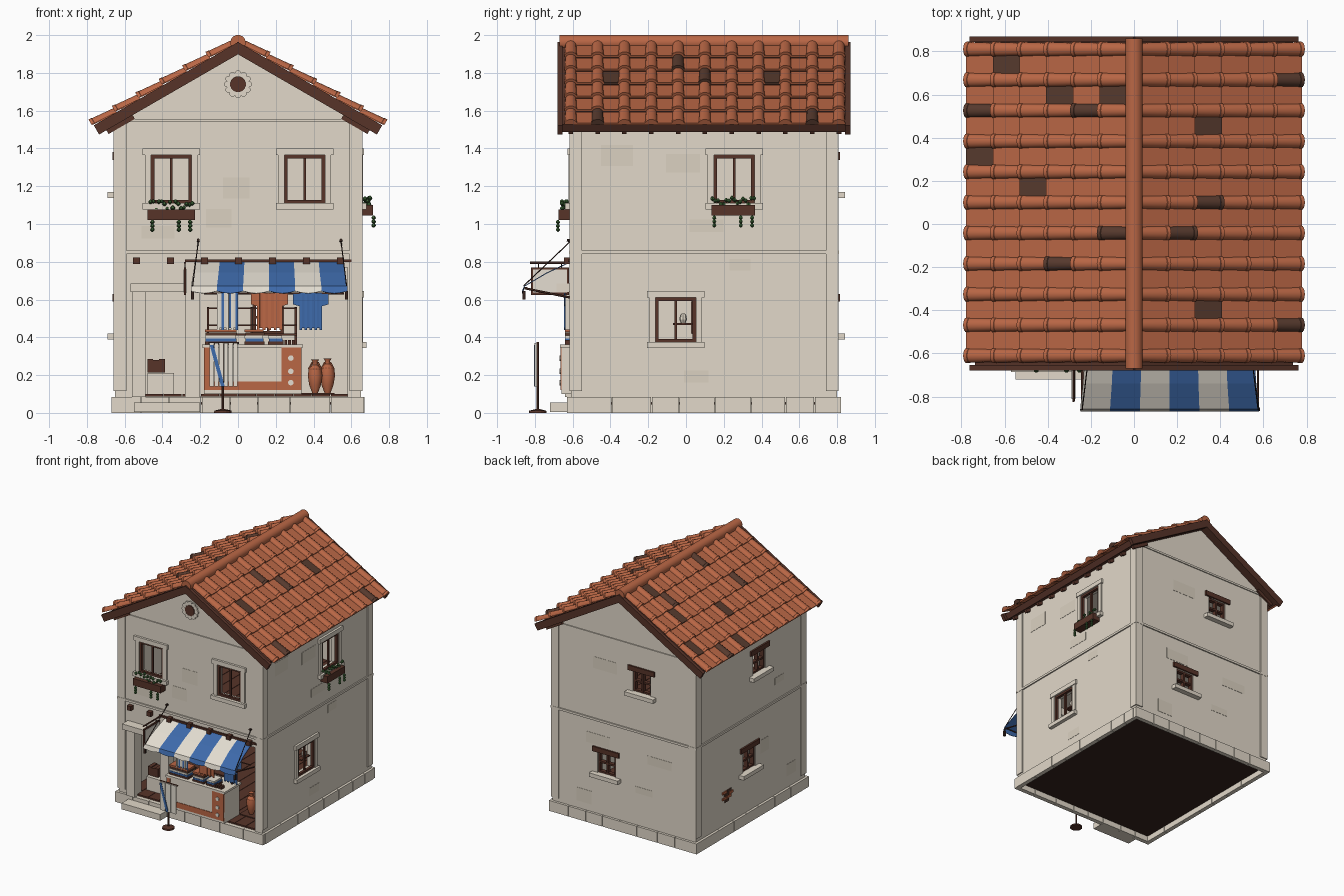
import bpy, bmesh, math, random
from mathutils import Vector

if "Cube" in bpy.data.objects:
    bpy.data.objects.remove(bpy.data.objects["Cube"])

random.seed(4)
COL = {"plaster": (.76, .69, .585), "plaster_patch": (.71, .64, .535), "terracotta": (.49, .135, .06),
       "burnt_tile": (.095, .042, .027), "wood": (.095, .034, .022), "blue": (.048, .145, .41),
       "cream": (.78, .73, .64), "leaf_green": (.045, .12, .035), "dark_base": (.035, .016, .012)}
MAT = {}
for n, c in COL.items():
    MAT[n] = bpy.data.materials.new(n)
    MAT[n].diffuse_color = (*c, 1)
BOX = [(0, 1, 3, 2), (4, 6, 7, 5), (0, 4, 5, 1), (2, 3, 7, 6), (0, 2, 6, 4), (1, 5, 7, 3)]


class Part:
    """Collects simple solids into one mesh object."""
    def __init__(self, name):
        self.name, self.v, self.f, self.m, self.slots = name, [], [], [], []

    def add(self, verts, faces, mat):
        if mat not in self.slots:
            self.slots.append(mat)
        b = len(self.v)
        self.v += [tuple(p) for p in verts]
        self.f += [[i + b for i in f] for f in faces]
        self.m += [self.slots.index(mat)] * len(faces)

    def box(self, x0, x1, y0, y1, z0, z1, mat):
        self.add([(x, y, z) for x in (x0, x1) for y in (y0, y1) for z in (z0, z1)], BOX, mat)

    def wall(self, side, u0, u1, d0, d1, z0, z1, mat):
        """Box on a wall: u along it, d outward from it."""
        if side in ("front", "back"):
            g = (lambda d: -.61 - d) if side == "front" else (lambda d: .8 + d)
            self.box(u0, u1, g(d0), g(d1), z0, z1, mat)
        else:
            s = 1 if side == "right" else -1
            self.box(s * (.65 + d0), s * (.65 + d1), u0, u1, z0, z1, mat)

    def rings(self, rings, mat):
        n = len(rings[0])
        fs = [(k * n + i, k * n + (i + 1) % n, (k + 1) * n + (i + 1) % n, (k + 1) * n + i)
              for k in range(len(rings) - 1) for i in range(n)]
        self.add(sum(rings, []), fs + [range(n), range(len(rings) * n - n, len(rings) * n)], mat)

    def rod(self, p, q, r, mat, n=8):
        p, q = Vector(p), Vector(q)
        rot = (q - p).to_track_quat('Z', 'Y')
        c = [rot @ Vector((r * math.cos(a), r * math.sin(a), 0)) for a in (2 * math.pi * (i + .5) / n for i in range(n))]
        self.rings([[p + k for k in c], [q + k for k in c]], mat)

    def lathe(self, x, y, z, prof, mat, n=12):
        self.rings([[(x + r * math.cos(2 * math.pi * i / n), y + r * math.sin(2 * math.pi * i / n), z + h)
                     for i in range(n)] for r, h in prof], mat)

    def done(self, smooth=False, solid=0):
        me = bpy.data.meshes.new(self.name)
        me.from_pydata(self.v, [], self.f)
        for s in self.slots:
            me.materials.append(MAT[s])
        me.polygons.foreach_set("material_index", self.m)
        bm = bmesh.new()
        bm.from_mesh(me)
        bmesh.ops.recalc_face_normals(bm, faces=bm.faces)
        bm.to_mesh(me)
        bm.free()
        ob = bpy.data.objects.new(self.name, me)
        bpy.context.collection.objects.link(ob)
        bpy.ops.object.select_all(action='DESELECT')
        bpy.context.view_layer.objects.active = ob
        ob.select_set(True)
        if solid:
            ob.modifiers.new("thickness", 'SOLIDIFY').thickness = solid
        if smooth:
            bpy.ops.object.shade_smooth_by_angle()
        return ob


# hollow gabled house
h = Part("house_walls")
h.rings([[(x, y, z) for x, z in ((-.65, .055), (.65, .055), (.65, 1.525), (0, 1.9), (-.65, 1.525))] for y in (-.61, .8)], "plaster")
house = h.done()
big = [("front", -.353, 1.11, 1.365), ("front", .353, 1.11, 1.365), ("right", .255, 1.11, 1.365), ("right", -.055, .375, .61)]
small = [("back", -.16, 1.17), ("back", .16, .42), ("left", -.02, 1.17), ("left", .11, .42)]
cuts = [("front", -.49, -.28, .085, .64), ("front", -.2, .58, .085, .77)]
cuts += [(s, u - .107, u + .107, a, b) for s, u, a, b in big] + [(s, u - .08, u + .08, z, z + .17) for s, u, z in small]
cutters = []
for a, b in ((.09, .83), (.88, 1.5)):
    c = Part("cutter")
    c.box(-.59, .59, -.55, .74, a, b, "plaster")
    cutters.append(c.done())
for s, a, b, z0, z1 in cuts:
    c = Part("cutter")
    c.wall(s, a, b, -.09, .05, z0, z1, "plaster")
    cutters.append(c.done())
for c in cutters:
    m = house.modifiers.new("opening", 'BOOLEAN')
    m.object, m.operation, m.solver = c, 'DIFFERENCE', 'EXACT'
    bpy.context.view_layer.objects.active = house
    bpy.ops.object.modifier_apply(modifier=m.name)
    bpy.data.objects.remove(c)

# plank floors and recessed underside
p = Part("floors")
for i in range(12):
    for z in (.087, .879):
        p.box(-.59 + i * .0983, -.495 + i * .0983, -.6 if z < .5 else -.55, .74, z, z + .012, "wood")
p.box(-.635, .635, -.595, .785, .045, .07, "dark_base")
p.done()

# plinth blocks, string courses and corner strips
t = Part("stone_trim")
for side, lo, hi in (("front", -.67, .67), ("back", -.67, .67), ("left", -.6, .79), ("right", -.6, .79)):
    u = lo
    while u < hi - .01:
        w = random.uniform(.14, .22)
        e = hi if hi - u - w < .1 else u + w
        t.wall(side, u, e - .004, -.015, .02, 0, .085, "plaster")
        u = e
t.box(-.66, .66, -.62, .81, .842, .86, "plaster")
for s in ("front", "back"):
    t.wall(s, -.645, .645, -.01, .008, 1.54, 1.556, "plaster")
for x in (-.658, .59):
    for y in (-.618, .74):
        t.box(x, x + .068, y, y + .068, .115, 1.53, "plaster")
t.done()

# slightly darker plaster patches
p = Part("plaster_patches")
for s, lo, hi in (("front", -.55, .55), ("back", -.55, .55), ("left", -.5, .7), ("right", -.5, .7)):
    for _ in range(8):
        u, z = random.uniform(lo, hi - .22), random.uniform(.9 if s == "front" else .12, 1.4)
        w, k = random.uniform(.1, .22), random.uniform(.05, .11)
        if z < .86 < z + k + .03 or any(c[0] == s and u < c[2] + .06 and u + w > c[1] - .06 and z < c[4] + .05 and z + k > c[3] - .05 for c in cuts):
            continue
        p.wall(s, u, u + w, -.004, .002, z, z + k, "plaster_patch")
p.done()

# windows
w = Part("windows")
for s, u, a, b in big:
    for e in (-1, 1):
        w.wall(s, u + e * .109, u + e * .09, -.018, .004, a, b, "wood")
        w.wall(s, u + e * .107, u + e * .14, -.01, .012, a - .015, b + .01, "plaster")
    for z in (a, b - .017):
        w.wall(s, u - .107, u + .107, -.018, .004, z, z + .017, "wood")
    w.wall(s, u - .007, u + .007, -.018, -.004, a, b, "wood")
    w.wall(s, u - .152, u + .152, -.01, .018, b, b + .036, "plaster")
    w.wall(s, u - .152, u + .152, -.03, .03, a - .032, a, "plaster")
for s, u, z in small:
    for e in (-.08, -.006, .066):
        w.wall(s, u + e, u + e + .014, -.045, -.01, z, z + .17, "wood")
    for k in (0, .08, .156):
        w.wall(s, u - .08, u + .08, -.045, -.012, z + k, z + k + .014, "wood")
    w.wall(s, u - .12, u + .12, -.02, .014, z + .17, z + .21, "wood")
    w.wall(s, u - .13, u + .13, -.02, .042, z - .032, z, "plaster")
w.box(.585, .625, -.07, .035, .465, .475, "wood")
w.lathe(.607, -.015, .475, [(.012, 0), (.02, .02), (.017, .04), (.01, .05)], "plaster", 8)
w.done()

# round gable vent with petal stones
o = Part("gable_vent")
o.rod((0, -.6, 1.74), (0, -.618, 1.74), .06, "plaster", 24)
for i in range(12):
    a = i * math.pi / 6
    x, z = .058 * math.cos(a), 1.74 + .058 * math.sin(a)
    o.rod((x, -.6, z), (x, -.622, z), .017, "plaster")
o.rod((0, -.6, 1.74), (0, -.626, 1.74), .042, "wood", 16)
o.done()

# flower boxes
f = Part("flower_boxes")
for s, u, z in (("front", -.353, 1.022), ("right", .25, 1.045)):
    f.wall(s, u - .125 if s == "front" else u - .115, u + .125 if s == "front" else u + .115, 0, .065, z, z + .056, "wood")
    drops = [(u - .11 + .0147 * i, z + .058 + random.uniform(0, .04)) for i in range(16)]
    drops += [(u + k, z - .012 - .02 * j) for k in (-.1, .04, .1) for j in range(3)]
    for a, b in drops:
        d = .068 if b < z else random.uniform(.02, .05)
        x, y = (a, -.61 - d) if s == "front" else (.65 + d, a)
        f.lathe(x, y, b, [(.003, -.012), (.012, -.003), (.011, .004), (.003, .012)], "leaf_green", 6)
f.done()

# exposed bricks on the left wall
b = Part("exposed_bricks")
for r, (k, n) in enumerate(((.02, 1), (-.01, 2), (-.035, 2), (-.01, 2))):
    for i in range(n):
        y = .36 + k + i * .058
        b.wall("left", y, y + .053, -.01, .007, .27 + r * .024, .29 + r * .024, "terracotta" if (i + r) % 3 else "burnt_tile")
b.done()

# roof: S mirrors each slope; u runs down the slope, n is its normal
CA, SA = math.cos(math.pi / 6), .5
def slope(S, u, y, n):
    return (S * (u * CA + n * SA), y, 1.97 - u * SA + n * CA)

def slab(part, S, u0, u1, y0, y1, lo, hi, mat, tilt=0):
    part.add([slope(S, u, y, n + (tilt if u == u1 else 0)) for u in (u0, u1) for y in (y0, y1) for n in (lo, hi)], BOX, mat)

DARK_PAN = {(-1, 4, 9), (-1, 2, 8), (-1, 0, 8), (-1, 5, 6), (-1, 3, 5), (1, 2, 7), (1, 2, 1)}
DARK_COVER = {(-1, 5, 8), (-1, 1, 8), (-1, 0, 4), (-1, 2, 3), (1, 5, 9), (1, 2, 5), (1, 1, 4), (1, 5, 1)}
deck, pans, covers = Part("roof_timbers"), Part("pan_tiles"), Part("cover_tiles")
for S in (-1, 1):
    slab(deck, S, 0, .86, -.66, .85, -.06, -.014, "wood")
    for y in (-.68, .843):
        slab(deck, S, 0, .885, y, y + .027, -.062, -.006, "wood")
    for j in range(11):
        y = -.61 + j * .142
        slab(deck, S, .68, .84, y - .012, y + .012, -.085, -.05, "wood")
        for i in range(6):
            u = .03 + i * .143
            if j < 10:
                slab(pans, S, u, u + .147, y + .012, y + .13, -.016, -.004, "burnt_tile" if (S, i, j) in DARK_PAN else "terracotta", .016)
            mat = "burnt_tile" if (S, i, j) in DARK_COVER else "terracotta"
            arc = lambda v, r, n: [slope(S, v, y + r * math.cos(a), n + r * .9 * math.sin(a)) for a in (math.pi * k / 8 for k in range(9))]
            covers.rings([arc(u, .029, -.006), arc(u + .13, .033, .002), arc(u + .132, .035, .002), arc(u + .149, .035, .004)], mat)
deck.done()
pans.done()
covers.done(True)
r = Part("ridge_cap")
r.rod((0, -.67, 1.96), (0, .86, 1.96), .041, "terracotta", 16)
r.done(True)

# doorway surround, step, things inside the door
d = Part("doorway")
d.wall("front", -.56, -.49, -.03, .03, .085, .64, "plaster")
d.wall("front", -.57, -.27, -.02, .075, .64, .685, "plaster")
d.wall("front", -.55, -.2, .0, .11, .005, .055, "plaster")
d.box(-.48, -.34, -.5, -.3, .1, .21, "plaster")
for i in range(3):
    d.box(-.48 + i * .031, -.449 + i * .031, -.48, -.4, .215, .285 - .006 * (i % 2), "wood")
d.done()

# beam ends over the shop, awning rail
a = Part("beam_ends")
for i in range(7):
    a.wall("front", -.555 + i * .18, -.52 + i * .18, 0, .035, .787, .823, "wood")
a.wall("front", -.28, .6, .0, .014, .798, .812, "wood")
a.done()

# striped awning with sagging hem
a = Part("striped_awning")
prof = ((-.616, .8), (-.74, .742), (-.858, .672), (-.868, .645))
for k in range(6):
    rows = []
    for j, (y, z) in enumerate(prof):
        rows += [(.165 + (k * .138 + i * .0345 - .414) * (.95, .97, 1, 1)[j], y, z - (.012 * math.sin(math.pi * i / 4) if j == 3 else 0)) for i in range(5)]
    a.add(rows, [(j * 5 + i, j * 5 + i + 1, j * 5 + i + 6, j * 5 + i + 5) for j in range(3) for i in range(4)], "blue" if k % 2 else "cream")
a.done(solid=.005)
a = Part("awning_frame")
for x, e in ((-.24, .03), (.575, -.03)):
    a.rod((x, -.86, .672), (x + e, -.61, .91), .003, "dark_base", 6)
    a.rod((x, -.855, .66), (x, -.61, .61), .006, "wood", 6)
    a.rod((x + e, -.61, .91), (x + e, -.63, .915), .008, "dark_base")
    a.box(x - .008, x + .008, -.866, -.85, .6, .645, "dark_base")
a.rod((-.24, -.845, .664), (.575, -.845, .664), .004, "wood", 6)
a.rod((-.18, -.636, .632), (.56, -.636, .632), .005, "wood", 6)
# hanging shop sign
a.rod((-.28, -.825, .795), (-.28, -.61, .795), .006, "wood", 6)
a.box(-.286, -.274, -.82, -.62, .625, .77, "wood")
a.box(-.289, -.271, -.81, -.63, .637, .76, "cream")
for y in (-.78, -.66):
    a.rod((-.28, y, .76), (-.28, y, .795), .003, "dark_base", 6)
a.done()

# counter with framed front
c = Part("counter")
c.box(-.18, .335, -.66, -.46, .1, .345, "plaster")
c.box(-.19, .345, -.668, -.45, .345, .362, "plaster")
for x0, x1, z0, z1 in ((-.18, .335, .12, .165), (.23, .335, .165, .345), (-.18, -.15, .165, .345)):
    c.box(x0, x1, -.664, -.655, z0, z1, "terracotta")
for z in (.16, .22, .29):
    c.rod((.28, -.66, z), (.28, -.67, z), .015, "cream", 10)
# shelf rack
for x in (-.165, .065, .3):
    c.box(x, x + .012, -.52, -.508, .362, .56, "wood")
for z in (.41, .46, .55):
    c.box(-.165, .312, -.53, -.46, z, z + .009, "wood")
c.done()

# folded cloth stacks
g = Part("cloth_stacks")
for x, wd, n in ((-.175, .17, 5), (.035, .105, 5), (.16, .08, 3)):
    for i in range(n):
        g.box(x + .004 * (i % 2), x + wd - .004 * (i % 3), -.64, -.54, .363 + i * .016, .377 + i * .016, ("wood", "blue", "cream", "burnt_tile", "terracotta")[i])
for i in range(4):
    g.box(.225 + i * .02, .24 + i * .02, -.64, -.6, .363, .385, "wood")
g.done()

# pleated garments on the rail, each sheet one continuous strip
g = Part("hanging_garments")
for x0, x1, arm, mats in ((-.11, 0, 0, ("cream", "cream", "blue")), (.1, .235, .03, ("terracotta",)), (.325, .445, .035, ("blue",))):
    n = 9
    top = [(x0 + (x1 - x0) * i / n, -.642 - .002 * (i % 2)) for i in range(n + 1)]
    for i in range(n):
        (xa, ya), (xb, yb) = top[i:i + 2]
        zl = .44 + .01 * (i % 2)
        g.add([(xa, ya, zl), (xb, yb, zl), (xb, yb, .635), (xa, ya, .635)], [(0, 1, 2, 3)], mats[i % len(mats)])
    if arm:
        for xa, xb, za, zb in ((x0 - arm, x0, .575, .565), (x1, x1 + arm, .565, .575)):
            g.add([(xa, -.642, za), (xb, -.642, zb), (xb, -.642, .63), (xa, -.642, .63)], [(0, 1, 2, 3)], mats[0])
g.done(solid=.003)

# clay jars on a plank
j = Part("clay_jars")
j.box(.335, .51, -.46, -.32, .098, .106, "wood")
for x, y, s in ((.408, -.41, 1.02), (.474, -.38, 1.06)):
    j.lathe(x, y, .106, [(q * s, k * s) for q, k in ((.015, 0), (.03, .04), (.038, .09), (.032, .125), (.013, .145), (.013, .16), (.02, .172))], "terracotta")
    for e in (-1, 1):
        j.rod((x + e * .034, y, .23), (x + e * .014, y, .268), .005, "terracotta", 6)
j.done(True)

# street display stand with cloth
s = Part("display_stand")
s.lathe(-.08, -.785, 0, [(.047, 0), (.045, .012), (.012, .02)], "wood", 16)
s.rod((-.08, -.785, .015), (-.08, -.785, .375), .007, "wood")
s.rod((-.155, -.785, .37), (.005, -.785, .37), .006, "wood")
for i in range(6):
    s.box(-.15 + i * .025, -.127 + i * .025, -.797 - .004 * (i % 2), -.789, .14, .37, "cream")
s.add([(x, y, z) for y in (-.804, -.798) for x, z in ((-.15, .36), (-.13, .36), (-.07, .14), (-.09, .14))],
      [(0, 1, 2, 3), (4, 5, 6, 7), (0, 1, 5, 4), (1, 2, 6, 5), (2, 3, 7, 6), (3, 0, 4, 7)], "blue")
s.done()

for m in bpy.data.materials:
    if m.users and not m.is_grease_pencil:
        m.use_nodes = True
        m.node_tree.nodes["Principled BSDF"].inputs["Base Color"].default_value = m.diffuse_color
